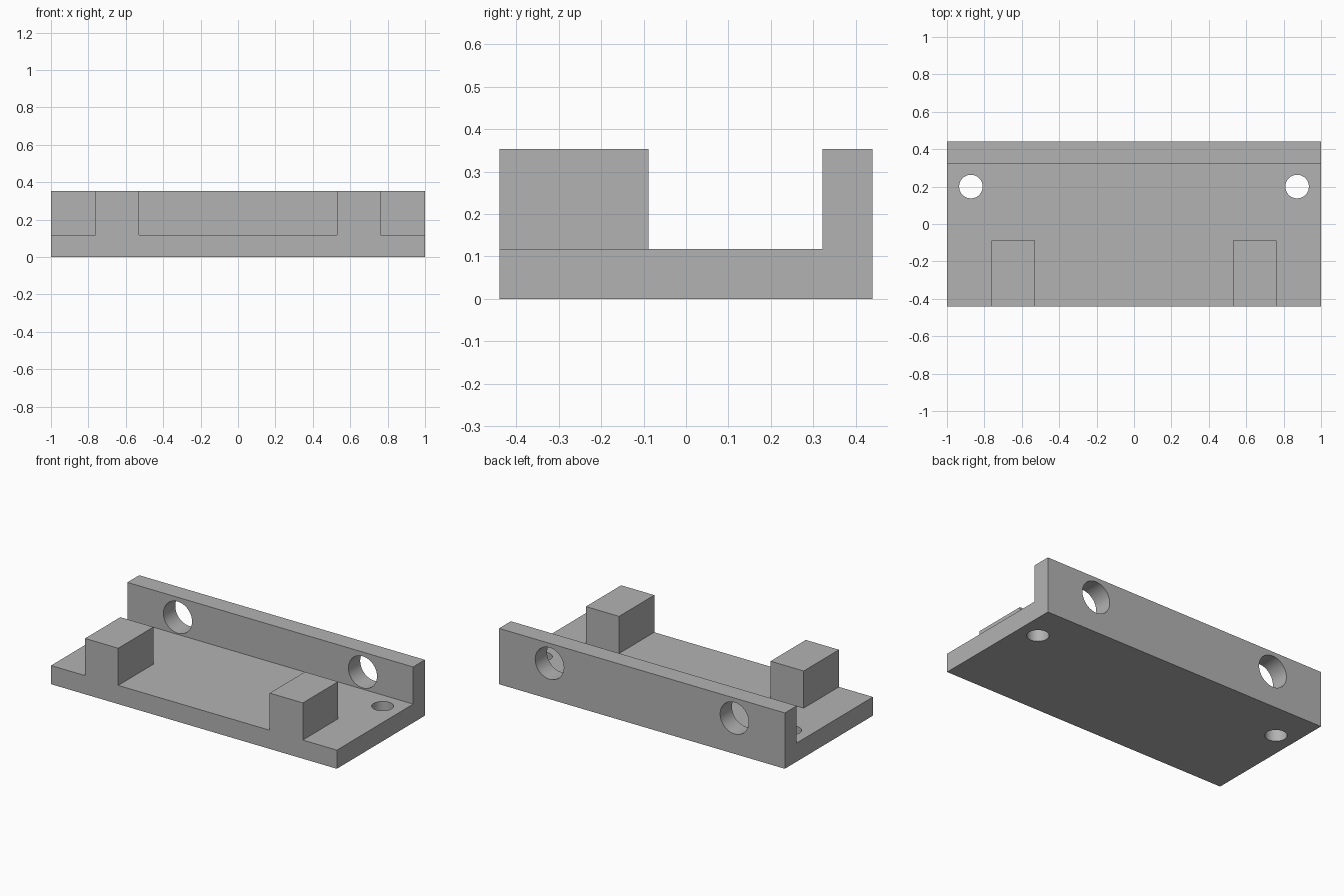
import bpy
import bmesh
from math import radians
from mathutils import Matrix

cube = bpy.data.objects.get("Cube")
if cube:
    bpy.data.objects.remove(cube, do_unlink=True)

LENGTH, HALF_DEPTH, HEIGHT, THICK = 2.0, 0.44, 0.353, 0.118

grey = bpy.data.materials.new("plain grey")
grey.use_nodes = True
colour = (0.45, 0.45, 0.45, 1)
grey.diffuse_color = colour
grey.node_tree.nodes["Principled BSDF"].inputs["Base Color"].default_value = colour


def make_object(name, bm):
    bmesh.ops.recalc_face_normals(bm, faces=bm.faces)
    mesh = bpy.data.meshes.new(name)
    bm.to_mesh(mesh)
    bm.free()
    mesh.materials.append(grey)
    obj = bpy.data.objects.new(name, mesh)
    bpy.context.collection.objects.link(obj)
    return obj


def prism(name, profile, x0, x1):
    """Extrude a (y, z) profile along x."""
    bm = bmesh.new()
    face = bm.faces.new([bm.verts.new((x0, y, z)) for y, z in profile])
    ext = bmesh.ops.extrude_face_region(bm, geom=[face])
    verts = [v for v in ext["geom"] if isinstance(v, bmesh.types.BMVert)]
    bmesh.ops.translate(bm, verts=verts, vec=(x1 - x0, 0, 0))
    return make_object(name, bm)


def drill(name, centre, radius, axis):
    """Round cutter along the z or y axis."""
    bm = bmesh.new()
    turn = Matrix.Rotation(radians(90), 4, 'X') if axis == 'Y' else Matrix()
    bmesh.ops.create_cone(bm, cap_ends=True, segments=64, radius1=radius,
                          radius2=radius, depth=0.3,
                          matrix=Matrix.Translation(centre) @ turn)
    obj = make_object(name, bm)
    obj.hide_render = True
    return obj


def combine(target, tool, operation):
    mod = target.modifiers.new(tool.name, 'BOOLEAN')
    mod.operation, mod.object, mod.solver = operation, tool, 'EXACT'
    bpy.context.view_layer.objects.active = target
    bpy.ops.object.modifier_apply(modifier=mod.name)
    bpy.data.objects.remove(tool, do_unlink=True)


# Base plate with upright back wall, and the two front blocks: one solid
wall_y = HALF_DEPTH - THICK
bracket = prism("mounting_bracket",
                [(-HALF_DEPTH, 0), (HALF_DEPTH, 0), (HALF_DEPTH, HEIGHT),
                 (wall_y, HEIGHT), (wall_y, THICK), (-HALF_DEPTH, THICK)],
                -LENGTH / 2, LENGTH / 2)

for side in (-1, 1):
    # Front block, sunk into the plate
    inner, outer = sorted((side * 0.53, side * 0.762))
    block = prism("front_block",
                  [(-HALF_DEPTH, THICK / 2), (-0.088, THICK / 2),
                   (-0.088, HEIGHT), (-HALF_DEPTH, HEIGHT)], inner, outer)
    combine(bracket, block, 'UNION')
    # Screw hole through the plate and larger hole through the wall
    combine(bracket, drill("plate_hole", (side * 0.872, 0.2, THICK / 2), 0.063, 'Z'),
            'DIFFERENCE')
    combine(bracket, drill("wall_hole", (side * 0.647, wall_y + THICK / 2, 0.226), 0.1, 'Y'),
            'DIFFERENCE')

# Merge coplanar faces, then smooth only the hole walls
bm = bmesh.new()
bm.from_mesh(bracket.data)
bmesh.ops.remove_doubles(bm, verts=bm.verts, dist=0.0001)
bmesh.ops.dissolve_limit(bm, angle_limit=radians(0.5), verts=bm.verts, edges=bm.edges)
bm.to_mesh(bracket.data)
bm.free()
bpy.ops.object.select_all(action='DESELECT')
bracket.select_set(True)
bpy.context.view_layer.objects.active = bracket
bpy.ops.object.shade_smooth_by_angle(angle=radians(30))
